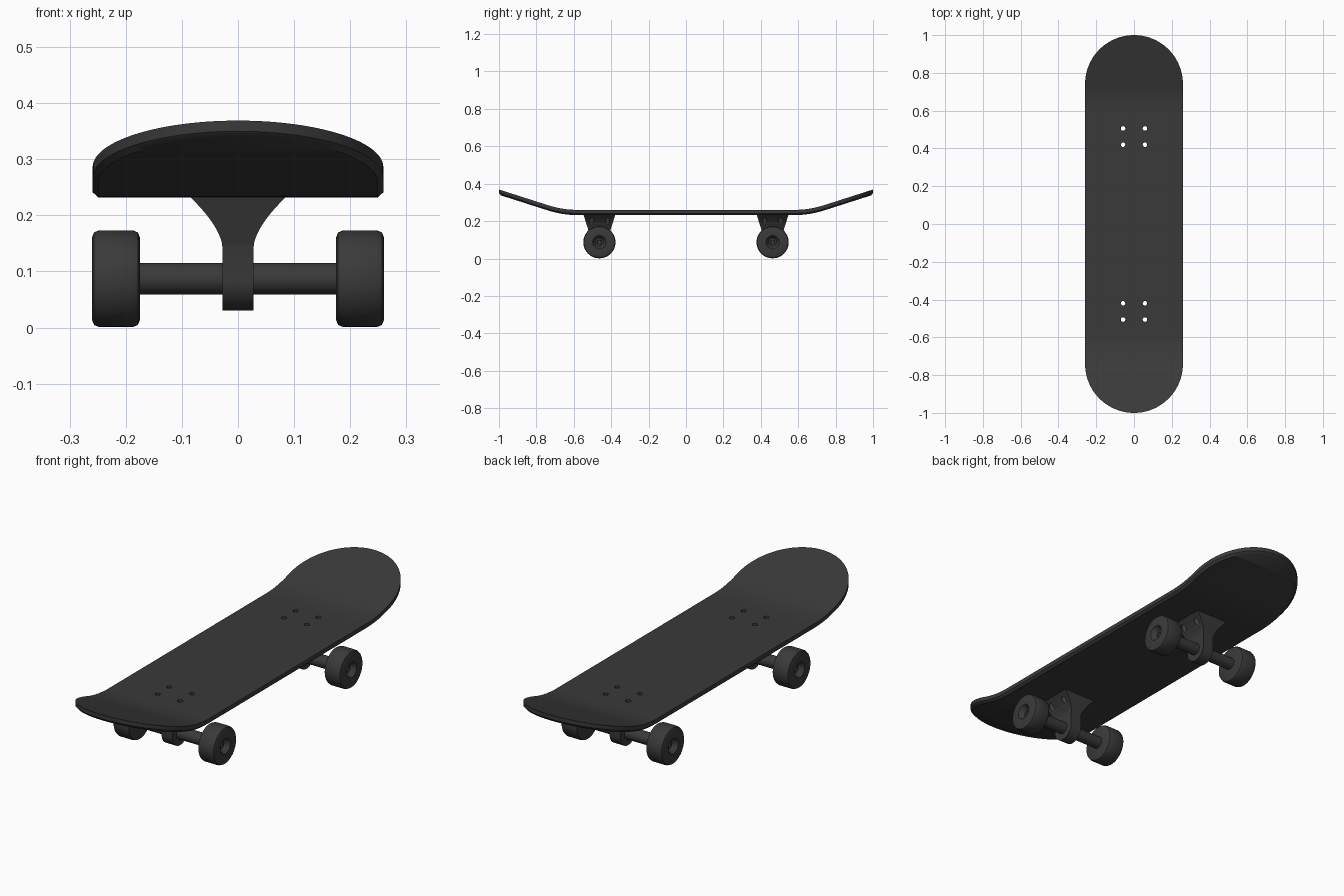
import bpy, bmesh, math

if "Cube" in bpy.data.objects:
    bpy.data.objects.remove(bpy.data.objects["Cube"])

dark = bpy.data.materials.new("charcoal")
dark.diffuse_color = (0.042, 0.042, 0.042, 1)
dark.use_nodes = True
dark.node_tree.nodes["Principled BSDF"].inputs["Base Color"].default_value = dark.diffuse_color

TRUCK_Y, AXLE_Z = 0.463, 0.087


def finish(name, bm):
    """Clean a bmesh and turn it into a named object."""
    bmesh.ops.remove_doubles(bm, verts=bm.verts, dist=1e-5)
    bmesh.ops.recalc_face_normals(bm, faces=bm.faces)
    me = bpy.data.meshes.new(name)
    bm.to_mesh(me)
    bm.free()
    me.materials.append(dark)
    ob = bpy.data.objects.new(name, me)
    bpy.context.collection.objects.link(ob)
    return ob


def loft(name, rings, cap=True, closed=False):
    """Skin a list of equal-length point rings."""
    bm = bmesh.new()
    rows = [[bm.verts.new(p) for p in r] for r in rings]
    n = len(rows[0])
    pairs = list(zip(rows, rows[1:])) + ([(rows[-1], rows[0])] if closed else [])
    for a, b in pairs:
        for i in range(n):
            j = (i + 1) % n
            bm.faces.new((a[i], a[j], b[j], b[i]))
    if cap:
        bm.faces.new(rows[0])
        bm.faces.new(rows[-1])
    return finish(name, bm)


def smooth(ob, angle=35):
    bpy.ops.object.select_all(action='DESELECT')
    ob.select_set(True)
    bpy.context.view_layer.objects.active = ob
    bpy.ops.object.shade_smooth_by_angle(angle=math.radians(angle))


def cut(ob, cutter):
    m = ob.modifiers.new("holes", 'BOOLEAN')
    m.operation, m.object, m.solver = 'DIFFERENCE', cutter, 'EXACT'
    bpy.context.view_layer.objects.active = ob
    bpy.ops.object.modifier_apply(modifier=m.name)


# deck: stadium outline with kicked-up ends and a chamfered lower edge
R, YC = 0.259, 0.741


def rise(y):
    t = abs(y) - 0.58
    return 0 if t < 0 else t * t if t < 0.16 else 0.0256 + 0.32 * (t - 0.16)


stations = [(0.58 + 0.02 * i, 0) for i in range(8)]
stations += [(YC, math.radians(90 * i / 28)) for i in range(29)]
stations = [(-y, -a) for y, a in reversed(stations)] + stations
rings = []
for yc, a in stations:
    ring = []
    for side, d, z in ((-1, 0, 0.26), (1, 0, 0.26), (1, 0, 0.241),
                       (1, 0.01, 0.232), (-1, 0.01, 0.232), (-1, 0, 0.241)):
        y = yc + (R - d) * math.sin(a)
        ring.append((side * (R - d) * math.cos(a), y, z + rise(y)))
    rings.append(ring)
deck = loft("deck", rings, cap=False)

# cutter for the bolt holes
bm = bmesh.new()
for s in (-1, 1):
    for dx in (-0.058, 0.058):
        for dy in (-0.043, 0.043):
            r = bmesh.ops.create_cone(bm, cap_ends=True, segments=20, radius1=0.012,
                                      radius2=0.012, depth=0.25)
            bmesh.ops.translate(bm, verts=r["verts"], vec=(dx, s * TRUCK_Y + dy, 0.205))
cutter = finish("hole_cutter", bm)
cutter.hide_render = True
cut(deck, cutter)
smooth(deck)

# truck levels: (half width, half depth, height), round at the bottom and flared at the top
levels = [(0.028, 0.057 * math.sin(math.radians(a)), AXLE_Z - 0.057 * math.cos(math.radians(a)))
          for a in range(2, 91, 8)]
for i in range(13):
    t = i / 12
    levels.append((0.028 + 0.059 * t ** 1.6, 0.057 + 0.028 * t, 0.145 + 0.089 * t))

# wheel profile: (distance from centre line, radius)
profile = [(0.175, 0.0), (0.175, 0.074), (0.1785, 0.0825), (0.187, 0.086), (0.248, 0.086),
           (0.2565, 0.0825), (0.26, 0.074), (0.26, 0.036), (0.256, 0.032), (0.240, 0.026),
           (0.236, 0.022), (0.236, 0.013), (0.228, 0.011), (0.228, 0.0)]


def lathe(name, prof, y, seg=48):
    rings = [[(x, y + r * math.cos(2 * math.pi * k / seg),
               AXLE_Z + r * math.sin(2 * math.pi * k / seg)) for k in range(seg)]
             for x, r in prof]
    ob = loft(name, rings, cap=False)
    smooth(ob)
    return ob


for end, s in (("front", -1), ("back", 1)):
    y = s * TRUCK_Y
    truck = loft(end + "_truck", [[(-w, y - d, z), (w, y - d, z), (w, y + d, z), (-w, y + d, z)]
                                  for w, d, z in levels])
    cut(truck, cutter)
    smooth(truck)
    lathe(end + "_axle", [(-0.18, 0), (-0.18, 0.028), (0.18, 0.028), (0.18, 0)], y, 32)
    for side, m in (("left", -1), ("right", 1)):
        lathe(f"{end}_{side}_wheel", [(m * x, r) for x, r in profile], y)

bpy.data.objects.remove(cutter)
